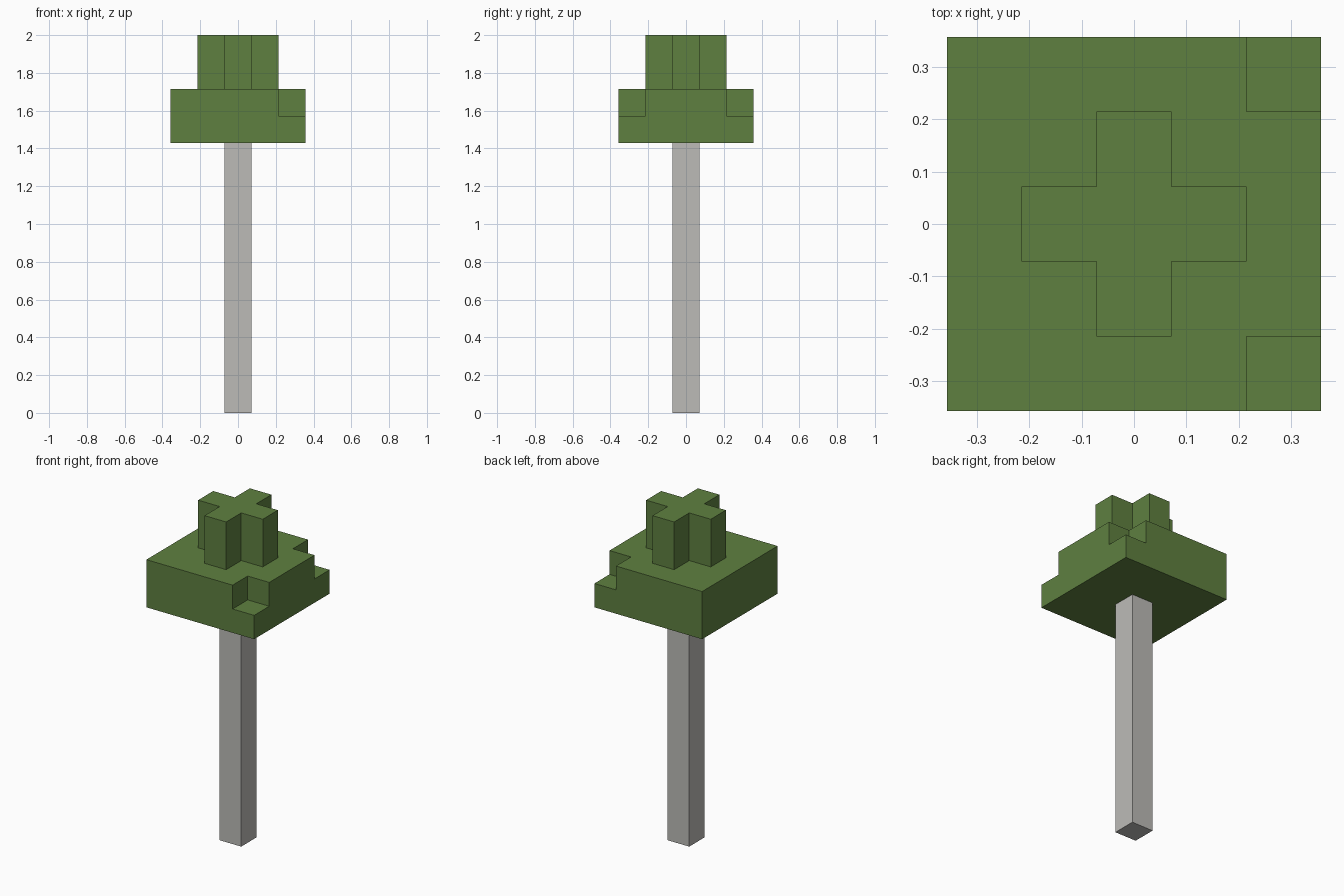
import bpy, bmesh
from mathutils import Vector

U = 1 / 7  # edge length of one block

cube = bpy.data.objects.get("Cube")
if cube:
    bpy.data.objects.remove(cube, do_unlink=True)


def make_material(name, rgb):
    mat = bpy.data.materials.new(name)
    mat.use_nodes = True
    mat.diffuse_color = (*rgb, 1)
    mat.node_tree.nodes["Principled BSDF"].inputs["Base Color"].default_value = (*rgb, 1)
    return mat


def make_blocks(name, cells, mat):
    """Join unit blocks, centred on integer x and y, into one outer skin."""
    bm = bmesh.new()
    for cell in cells:
        centre = Vector(cell) + Vector((0, 0, 0.5))
        for axis in range(3):
            for sign in (-1, 1):
                step = [0, 0, 0]
                step[axis] = sign
                if tuple(c + s for c, s in zip(cell, step)) in cells:
                    continue  # hidden between two blocks
                n = Vector(step)
                a = Vector([float(i == (axis + 1) % 3) for i in range(3)])
                b = n.cross(a)
                corners = (-a - b, a - b, a + b, b - a)
                bm.faces.new([bm.verts.new((centre + (n + c) / 2) * U) for c in corners])
    bmesh.ops.remove_doubles(bm, verts=bm.verts, dist=0.001)
    bmesh.ops.dissolve_limit(bm, angle_limit=0.01, verts=bm.verts, edges=bm.edges)
    mesh = bpy.data.meshes.new(name)
    bm.to_mesh(mesh)
    bm.free()
    mesh.materials.append(mat)
    obj = bpy.data.objects.new(name, mesh)
    bpy.context.collection.objects.link(obj)
    return obj


leaf = make_material("leaf green", (0.114, 0.216, 0.051))
bark = make_material("pale grey bark", (0.503, 0.497, 0.474))

# Trunk: a single column of blocks
make_blocks("trunk", {(0, 0, z) for z in range(10)}, bark)

# Canopy: a square slab, notched at two upper corners, with a cross on top
span = range(-2, 3)
slab = {(x, y, z) for x in span for y in span for z in (10, 11)}
notches = {(2, y, 11) for y in (-2, 2)}
cross = {(x, y, z) for x in span for y in span for z in (12, 13) if abs(x) + abs(y) <= 1}
make_blocks("canopy", (slab - notches) | cross, leaf)
